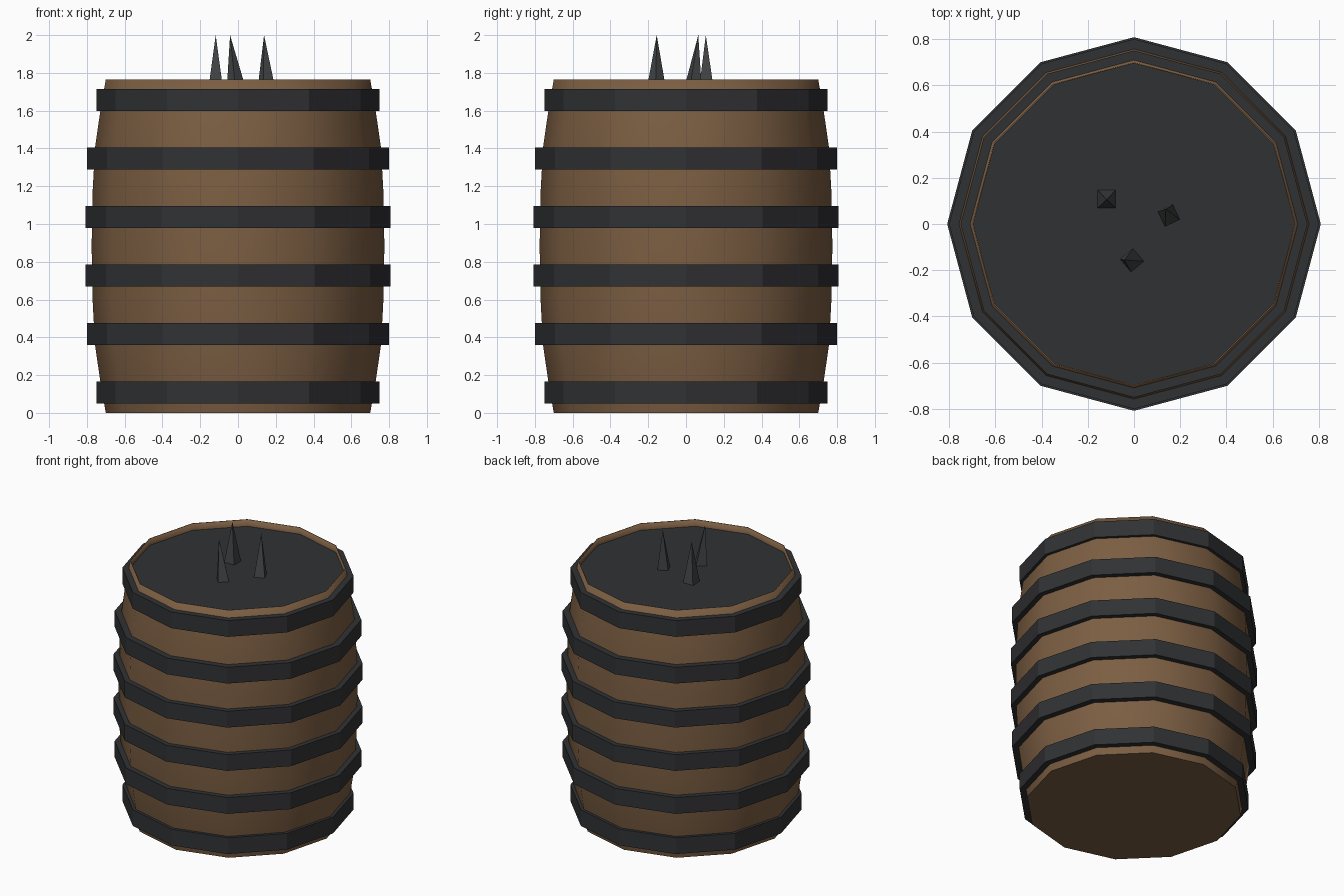
import bpy, bmesh, math
from mathutils import Vector

if "Cube" in bpy.data.objects:
    bpy.data.objects.remove(bpy.data.objects["Cube"])

SIDES = 12


def material(name, rgb):
    m = bpy.data.materials.new(name)
    m.diffuse_color = (*rgb, 1)
    m.use_nodes = True
    m.node_tree.nodes["Principled BSDF"].inputs["Base Color"].default_value = m.diffuse_color
    return m


wood = material("wood", (0.20, 0.112, 0.055))
iron = material("iron", (0.030, 0.031, 0.034))
spike_iron = material("spike_iron", (0.055, 0.057, 0.060))


def lathe(name, profile, mat, cap_bottom=True, cap_top=True, smooth=False):
    """Turn (radius, z) points into a 12-sided solid or open shell."""
    bm = bmesh.new()
    rings = [[bm.verts.new((r * math.cos(math.tau * i / SIDES),
                            r * math.sin(math.tau * i / SIDES), z))
              for i in range(SIDES)] for r, z in profile]
    for lo, hi in zip(rings, rings[1:]):
        for i in range(SIDES):
            j = (i + 1) % SIDES
            bm.faces.new((lo[i], lo[j], hi[j], hi[i])).smooth = smooth
    if cap_bottom:
        bm.faces.new(rings[0][::-1])
    if cap_top:
        bm.faces.new(rings[-1])
    return finish(name, bm, mat)


def finish(name, bm, mat):
    me = bpy.data.meshes.new(name)
    bm.to_mesh(me)
    bm.free()
    me.materials.append(mat)
    ob = bpy.data.objects.new(name, me)
    bpy.context.collection.objects.link(ob)
    return ob


def spike(name, centre, radius, angle, tip):
    """Four-sided leaning pyramid."""
    bm = bmesh.new()
    base = [bm.verts.new((centre[0] + radius * math.cos(angle + k * math.pi / 2),
                          centre[1] + radius * math.sin(angle + k * math.pi / 2),
                          1.71)) for k in range(4)]
    apex = bm.verts.new((*tip, 2.0))
    bm.faces.new(base[::-1])
    for k in range(4):
        bm.faces.new((base[k], base[(k + 1) % 4], apex))
    return finish(name, bm, spike_iron)


# Bulging barrel body: closed bottom, thin rim standing above the lid
MID, HALF = 0.8825, [(0.70, 0.0), (0.728, 0.16), (0.757, 0.36), (0.770, 0.60)]
profile = HALF + [(0.775, MID)] + [(r, 2 * MID - z) for r, z in reversed(HALF)]
profile += [(0.695, 2 * MID), (0.70, 1.70)]
lathe("barrel_body", profile, wood, cap_top=False, smooth=True)

# Iron hoops: solid discs, so the uppermost one also forms the recessed lid
for n, (z, r) in enumerate([(0.108, 0.75), (0.418, 0.80), (0.728, 0.808)]):
    for side, zc in (("lower", z), ("upper", 2 * MID - z)):
        lathe(f"hoop_{side}_{n + 1}", [(r, zc - 0.058), (r, zc + 0.058)], iron)

# Three spikes poking out of the lid
spike("spike_left", (-0.118, 0.108), 0.056, math.radians(45), (-0.118, 0.105))
spike("spike_front", (-0.008, -0.157), 0.052, math.radians(-5), (-0.042, -0.155))
spike("spike_right", (0.151, 0.036), 0.051, math.radians(70), (0.138, 0.065))
